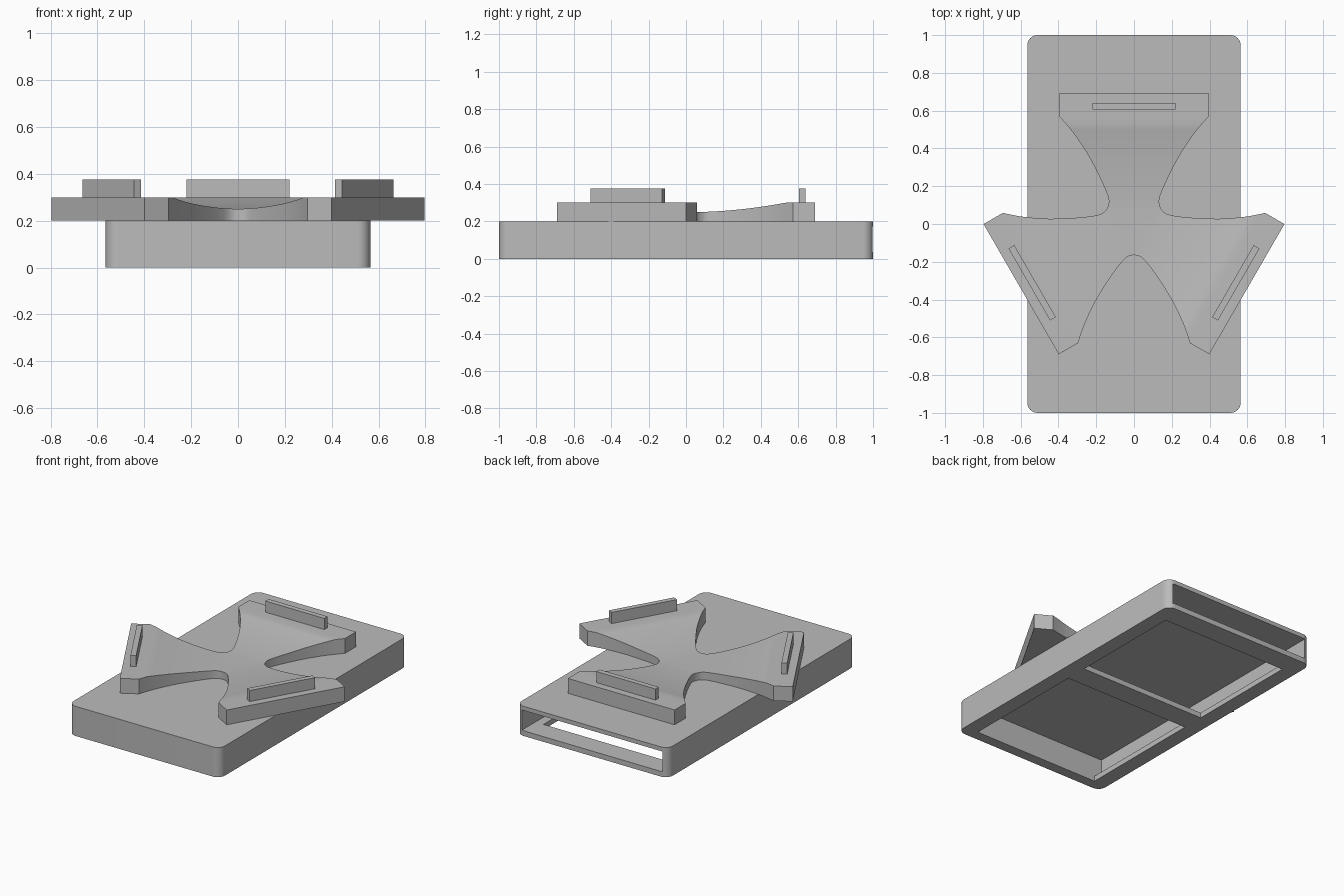
import bpy, bmesh, math
from mathutils import Matrix, Vector

if "Cube" in bpy.data.objects:
    bpy.data.objects.remove(bpy.data.objects["Cube"])

grey = bpy.data.materials.new("plain grey")
grey.diffuse_color = (0.5, 0.5, 0.5, 1)
grey.use_nodes = True
grey.node_tree.nodes["Principled BSDF"].inputs["Base Color"].default_value = grey.diffuse_color


def finish(bm, name, smooth=True):
    bmesh.ops.recalc_face_normals(bm, faces=bm.faces)
    me = bpy.data.meshes.new(name)
    bm.to_mesh(me)
    bm.free()
    ob = bpy.data.objects.new(name, me)
    bpy.context.collection.objects.link(ob)
    me.materials.append(grey)
    if smooth:
        bpy.ops.object.select_all(action='DESELECT')
        bpy.context.view_layer.objects.active = ob
        ob.select_set(True)
        bpy.ops.object.shade_smooth_by_angle(angle=math.radians(30))
    return ob


def box(name, x0, x1, y0, y1, z0, z1, turn=0):
    bm = bmesh.new()
    bmesh.ops.create_cube(bm, size=1)
    for v in bm.verts:
        v.co = Vector((x0 + (v.co.x + .5) * (x1 - x0),
                       y0 + (v.co.y + .5) * (y1 - y0),
                       z0 + (v.co.z + .5) * (z1 - z0)))
    bmesh.ops.rotate(bm, verts=bm.verts, matrix=Matrix.Rotation(turn, 3, 'Z'))
    return finish(bm, name, False)


# Sleeve: block with rounded upright corners
W, L, H, R = 0.565, 1.0, 0.2, 0.055
bm = bmesh.new()
ring = []
for k, (sx, sy) in enumerate([(1, 1), (-1, 1), (-1, -1), (1, -1)]):
    for i in range(9):
        a = math.radians(90 * k + 90 * i / 8)
        ring.append(bm.verts.new((sx * (W - R) + R * math.cos(a),
                                  sy * (L - R) + R * math.sin(a), 0)))
base = bm.faces.new(ring)
ext = bmesh.ops.extrude_face_region(bm, geom=[base])
bmesh.ops.translate(bm, vec=(0, 0, H),
                    verts=[g for g in ext["geom"] if isinstance(g, bmesh.types.BMVert)])
sleeve = finish(bm, "sleeve", False)

# Cavity open at the back, and two windows in the floor
cutters = [box("cavity_cutter", -0.525, 0.525, -0.935, 1.1, 0.035, 0.172),
           box("back_window_cutter", -0.465, 0.465, 0.08, 0.855, -0.1, 0.1),
           box("front_window_cutter", -0.465, 0.465, -0.93, -0.07, -0.1, 0.1)]
for c in cutters:
    m = sleeve.modifiers.new(c.name, 'BOOLEAN')
    m.operation, m.solver, m.object = 'DIFFERENCE', 'EXACT', c
    bpy.context.view_layer.objects.active = sleeve
    bpy.ops.object.select_all(action='DESELECT')
    sleeve.select_set(True)
    bpy.ops.object.modifier_apply(modifier=m.name)
    bpy.data.objects.remove(c)
bpy.ops.object.shade_smooth_by_angle(angle=math.radians(30))

# Three-armed cradle: (distance along arm, half width)
profile = [(0.0825, 0.143), (0.092, 0.138), (0.101, 0.1346), (0.122, 0.1325),
           (0.15, 0.139), (0.20, 0.159), (0.258, 0.186), (0.315, 0.215),
           (0.373, 0.247), (0.42, 0.277), (0.467, 0.31), (0.50, 0.335),
           (0.53, 0.36), (0.572, 0.398), (0.69, 0.398)]


def dish(d):
    return min(0.3, 0.249 + 0.18 * d * d)


bm = bmesh.new()
for k in range(3):
    rot = Matrix.Rotation(math.radians(120 * k), 3, 'Z')

    def vert(x, y, z):
        return bm.verts.new(rot @ Vector((x, y, z)))

    rows = [[vert(-w, d, 0.2), vert(w, d, 0.2), vert(w, d, dish(d)), vert(-w, d, dish(d))]
            for d, w in profile]
    bottom, top = vert(0, 0, 0.2), vert(0, 0, dish(0))
    bm.faces.new((bottom, rows[0][0], rows[0][1]))
    bm.faces.new((top, rows[0][2], rows[0][3]))
    for a, b in zip(rows, rows[1:]):
        for i in range(4):
            j = (i + 1) % 4
            bm.faces.new((a[i], a[j], b[j], b[i]))
    bm.faces.new(rows[-1])
bmesh.ops.remove_doubles(bm, verts=bm.verts, dist=0.002)
finish(bm, "cradle")

# Upright rib near the end of each arm
for k, side in enumerate(("back", "left", "right")):
    box(side + "_rib", -0.22, 0.22, 0.605, 0.64, 0.29, 0.375, math.radians(120 * k))
